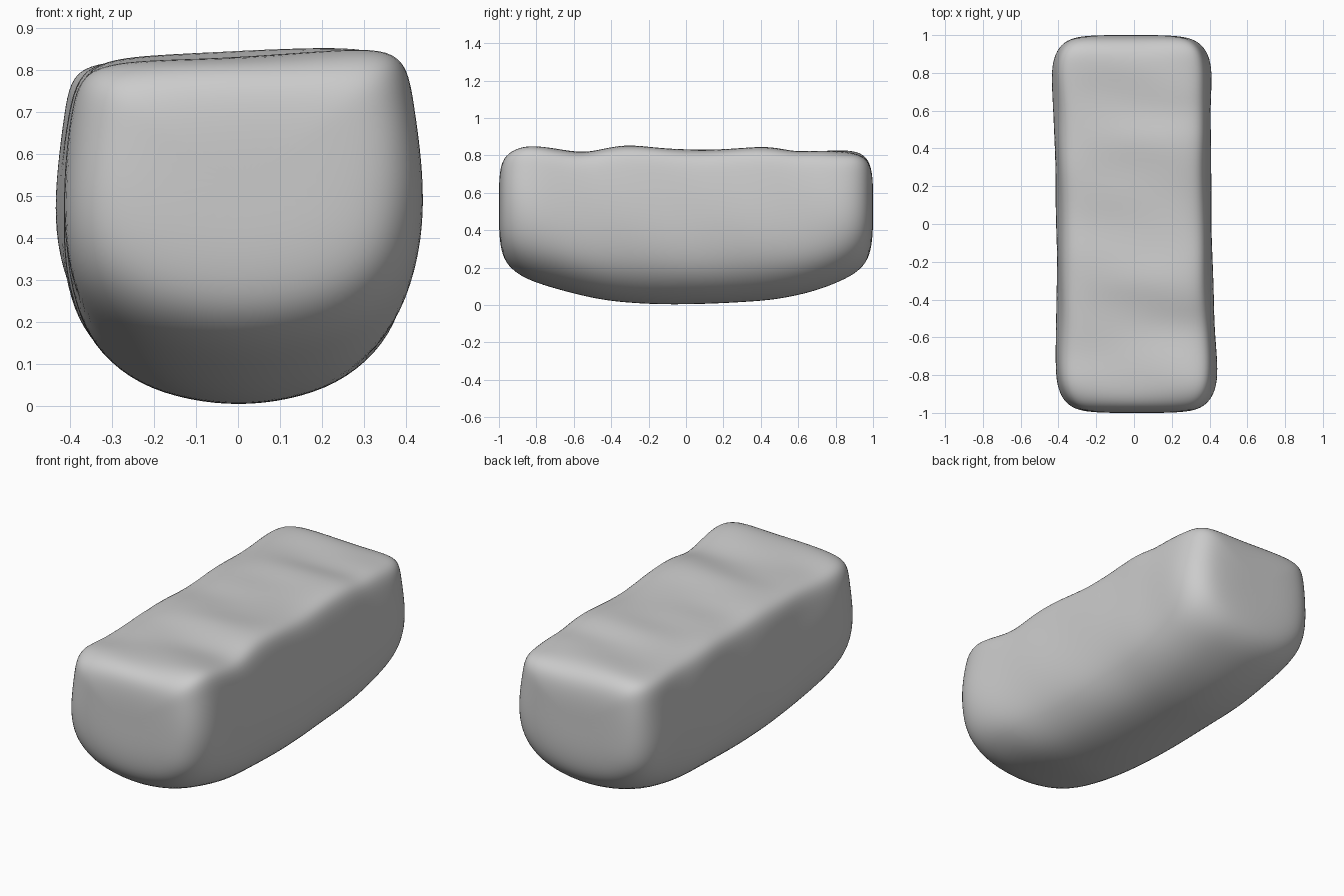
import bpy, bmesh, math
from mathutils import Vector

cube = bpy.data.objects.get("Cube")
if cube:
    bpy.data.objects.remove(cube, do_unlink=True)

# Half cross-section as (half width, height fraction), bottom to top
HALF = [(0, 0), (.12, .015), (.24, .06), (.335, .15), (.39, .26), (.415, .4), (.42, .55),
        (.412, .7), (.40, .82), (.385, .93), (.345, .985), (.25, 1), (.12, 1), (0, 1)]
SECTION = HALF + [(-x, z) for x, z in HALF[-2:0:-1]]

# Stations along the loaf: (y, width scale, bottom, top on right, top on left)
STATIONS = [
    (-1.0, .35, .42, .64, .62), (-.995, .62, .33, .73, .71), (-.975, .81, .24, .80, .77),
    (-.92, .94, .175, .85, .80), (-.83, 1.01, .125, .865, .815), (-.7, 1.01, .085, .845, .81),
    (-.55, .99, .045, .815, .815), (-.42, .98, .02, .845, .82), (-.3, .975, .008, .868, .83),
    (-.15, .97, .0, .85, .825), (0, .97, .0, .83, .82), (.15, .97, .004, .84, .82),
    (.3, .97, .012, .842, .825), (.45, .98, .022, .86, .825), (.58, .98, .045, .825, .815),
    (.7, .99, .075, .825, .82), (.83, 1.0, .125, .82, .83), (.92, .94, .175, .815, .82),
    (.975, .81, .24, .775, .78), (.995, .62, .33, .71, .71), (1.0, .35, .42, .63, .63)]


def ring(bm, y, scale, low, right, left):
    verts = []
    for x, t in SECTION:
        side = .5 + x / .84
        top = left + (right - left) * side
        # gentle hand-shaped ripple on the sides and top
        dent = 1 + .008 * math.sin(11 * y + 9 * t + (2 if x < 0 else 0))
        lump = .006 * t * math.sin(17 * y + 8 * x) * scale
        verts.append(bm.verts.new((x * scale * dent * 1.015 - .016 * y, y,
                                   low + (top - low) * t + lump)))
    return verts


# Loft the body and close both ends with fans
bm = bmesh.new()
rings = [ring(bm, *s) for s in STATIONS]
n = len(SECTION)
for a, b in zip(rings, rings[1:]):
    for i in range(n):
        bm.faces.new((a[i], a[(i + 1) % n], b[(i + 1) % n], b[i]))
for loop in (rings[0], rings[-1]):
    middle = sum((v.co for v in loop), Vector()) / n
    hub = bm.verts.new(middle)
    for i in range(n):
        bm.faces.new((loop[i], loop[(i + 1) % n], hub))
bmesh.ops.recalc_face_normals(bm, faces=bm.faces)
mesh = bpy.data.meshes.new("loaf_body")
bm.to_mesh(mesh)
bm.free()
loaf = bpy.data.objects.new("loaf_body", mesh)
bpy.context.collection.objects.link(loaf)

# Rounded, smooth finish
loaf.modifiers.new("soften", "SUBSURF").levels = 2
loaf.modifiers["soften"].render_levels = 2
mesh.shade_smooth()

# Plain grey surface
grey = bpy.data.materials.new("plain_grey")
grey.use_nodes = True
colour = (.6, .6, .6, 1)
grey.diffuse_color = colour
grey.node_tree.nodes["Principled BSDF"].inputs["Base Color"].default_value = colour
mesh.materials.append(grey)
